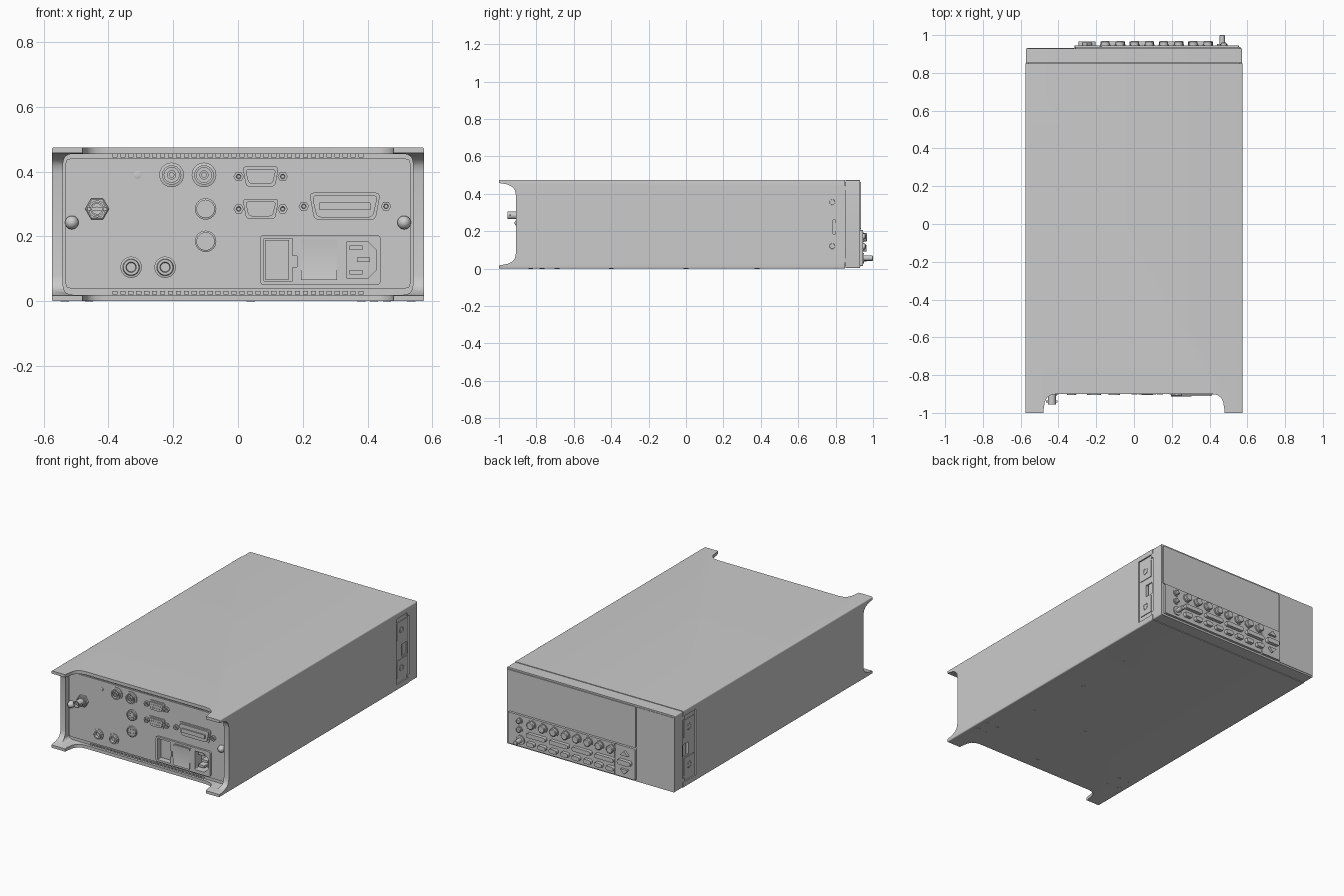
import bpy, bmesh
from math import cos, sin, pi
from mathutils import Vector

BACK, FRONT, DOWN = Vector((0, -1, 0)), Vector((0, 1, 0)), Vector((0, 0, -1))
PANEL = -0.888   # y of the connector panel surface


def finish(name, bm):
    bmesh.ops.recalc_face_normals(bm, faces=bm.faces)
    me = bpy.data.meshes.new(name)
    bm.to_mesh(me)
    bm.free()
    ob = bpy.data.objects.new(name, me)
    bpy.context.collection.objects.link(ob)
    return ob


def rounded(pts, r, n=4):
    """Round the corners of a convex polygon."""
    out = []
    for i, p in enumerate(pts):
        p, a, b = Vector(p), Vector(pts[i - 1]), Vector(pts[(i + 1) % len(pts)])
        s, e = p + (a - p).normalized() * r, p + (b - p).normalized() * r
        for k in range(n + 1):
            t = k / n
            out.append(s * (1 - t) ** 2 + p * 2 * t * (1 - t) + e * t * t)
    return out


def rect(u0, u1, v0, v1, r=0):
    pts = [(u0, v0), (u1, v0), (u1, v1), (u0, v1)]
    return rounded(pts, r) if r else pts


def prism(name, pts, axis, a, b):
    """Extrude a 2D outline along an axis from a to b."""
    place = {'X': lambda u, v, w: (w, u, v), 'Y': lambda u, v, w: (u, w, v),
             'Z': lambda u, v, w: (u, v, w)}[axis]
    bm = bmesh.new()
    lo = [bm.verts.new(place(p[0], p[1], a)) for p in pts]
    hi = [bm.verts.new(place(p[0], p[1], b)) for p in pts]
    bm.faces.new(lo)
    bm.faces.new(hi)
    for i in range(len(pts)):
        bm.faces.new((lo[i - 1], lo[i], hi[i], hi[i - 1]))
    return finish(name, bm)


def lathe(name, pos, direction, profile, n=24):
    """Turn (radius, height) points around an axis starting at pos."""
    q = Vector((0, 0, 1)).rotation_difference(direction)
    bm = bmesh.new()
    rings = [[bm.verts.new(Vector(pos) + q @ Vector((r * cos(2 * pi * k / n), r * sin(2 * pi * k / n), h)))
              for k in range(n)] for r, h in profile]
    for p, c in zip(rings, rings[1:]):
        for k in range(n):
            bm.faces.new((p[k - 1], p[k], c[k], c[k - 1]))
    bm.faces.new(rings[0])
    bm.faces.new(rings[-1])
    return finish(name, bm)


def cut(ob, *cutters):
    for c in cutters:
        m = ob.modifiers.new("cut", 'BOOLEAN')
        m.operation, m.solver, m.object = 'DIFFERENCE', 'EXACT', c
        bpy.context.view_layer.objects.active = ob
        bpy.ops.object.modifier_apply(modifier=m.name)
        bpy.data.objects.remove(c)


# Outer sleeve with four corner ears at the connector end
sleeve = prism("sleeve", rect(-0.575, 0.575, 0, 0.475, 0.008), 'Y', -1, 0.85)
half = [(-0.48, -1.1), (-0.48, -0.99), (-0.472, -0.94), (-0.46, -0.918), (-0.44, -0.905), (-0.41, -0.9)]
side = [(-1.1, 0.458), (-1.0, 0.458), (-0.955, 0.45), (-0.928, 0.437), (-0.915, 0.42), (-0.91, 0.395)]
cut(sleeve,
    prism("c", rect(-0.54, 0.54, 0.02, 0.455, 0.03), 'Y', -1.1, 0.9),
    prism("c", half + [(-x, y) for x, y in reversed(half)], 'Z', -0.1, 0.6),
    prism("c", side + [(y, 0.475 - z) for y, z in reversed(side)], 'X', -0.7, 0.7))
for s in (-1, 1):
    cut(sleeve,
        prism("c", rect(0.725, 0.9, 0.035, 0.44), 'X', s * 0.567, s * 0.7),
        prism("c", rect(0.785, 0.84, 0.185, 0.26), 'X', s * 0.545, s * 0.7))
    # Side pocket: pads, screws and latch
    for z in (0.12, 0.355):
        prism("side_pad", rect(0.735, 0.835, z - 0.055, z + 0.055, 0.006), 'X', s * 0.56, s * 0.571)
        lathe("side_screw", (s * 0.571, 0.782, z), Vector((s, 0, 0)),
              [(0.021, -0.005), (0.021, 0.002), (0.015, 0.002), (0.012, -0.003)])
    prism("side_latch", rect(0.79, 0.82, 0.2, 0.245), 'X', s * 0.54, s * 0.553)

# Bezel at the keypad end, with tabs reaching into the side pockets
prism("bezel", rect(-0.573, 0.573, 0.002, 0.473, 0.008), 'Y', 0.853, 0.93)
prism("bezel_core", rect(-0.56, 0.56, 0.015, 0.46), 'Y', 0.8, 0.86)
for s in (-1, 1):
    for z in (0.045, 0.43):
        prism("bezel_tab", rect(0.835, 0.86, z - 0.012, z + 0.012), 'X', s * 0.55, s * 0.573)

# Display window, blank plate and keypad plate
prism("display_window", rect(-0.312, 0.563, 0.212, 0.463, 0.006), 'Y', 0.92, 0.936)
prism("blank_plate", rect(-0.563, -0.318, 0.012, 0.463, 0.004), 'Y', 0.92, 0.933)
prism("keypad_plate", rect(-0.172, 0.555, 0.014, 0.206, 0.006), 'Y', 0.92, 0.945)
prism("arrow_plate", rect(-0.314, -0.178, 0.014, 0.206, 0.006), 'Y', 0.92, 0.945)

# Keys: round row, long bars, bar pairs
for i in range(4):
    x = -0.113 + 0.155 * i
    prism("long_key", rect(x - 0.064, x + 0.064, 0.092, 0.118, 0.012), 'Y', 0.94, 0.966)
    for d in (-0.039, 0.039):
        lathe("round_key", (x + d, 0.94, 0.168), FRONT,
              [(0.028, 0), (0.028, 0.01), (0.023, 0.01), (0.023, 0.024), (0.019, 0.028)])
        prism("short_key", rect(x + d - 0.026, x + d + 0.026, 0.038, 0.064, 0.012), 'Y', 0.94, 0.966)
# Arrow column
prism("oval_key", rect(-0.293, -0.203, 0.095, 0.125, 0.014), 'Y', 0.94, 0.966)
for z, d in ((0.152, 0.03), (0.068, -0.03)):
    prism("arrow_key", rounded([(-0.275, z), (-0.22, z), (-0.2475, z + d)], 0.004), 'Y', 0.94, 0.96)
# Indicator buttons and push knob
for z in (0.172, 0.118):
    lathe("small_button", (0.475, 0.94, z), FRONT,
          [(0.02, 0), (0.02, 0.01), (0.015, 0.01), (0.015, 0.018), (0.01, 0.022)])
lathe("knob", (0.467, 0.94, 0.056), FRONT,
      [(0.028, 0), (0.028, 0.012), (0.014, 0.012), (0.014, 0.057), (0.011, 0.06)])

# Connector panel: backing and raised plate with inlet recesses
inlet = rounded([(0.335, 0.07), (0.4, 0.07), (0.428, 0.098), (0.428, 0.157), (0.4, 0.185), (0.335, 0.185)], 0.005)
prism("panel_backing", rect(-0.545, 0.545, 0.015, 0.46), 'Y', -0.82, -0.8)
panel = prism("rear_panel", rect(-0.541, 0.541, 0.019, 0.456, 0.03), 'Y', -0.81, -0.88)
plate = prism("rear_plate", rect(-0.532, 0.532, 0.04, 0.44, 0.014), 'Y', -0.879, PANEL)
flange = prism("inlet_flange", rect(0.068, 0.44, 0.05, 0.205, 0.014), 'Y', -0.88, -0.9)
for ob in (panel, plate, flange):
    cut(ob, prism("c", inlet, 'Y', -0.835, -1),
        prism("c", rect(0.08, 0.168, 0.063, 0.193), 'Y', -0.845, -1),
        prism("c", rect(0.16, 0.182, 0.105, 0.14), 'Y', -0.845, -1))
prism("fuse_drawer", rect(0.084, 0.158, 0.067, 0.189), 'Y', -0.84, -0.872)
prism("switch_frame", rect(0.19, 0.31, 0.062, 0.194, 0.004), 'Y', -0.89, -0.903)
prism("rocker_switch", [(-0.89, 0.066), (-0.912, 0.066), (-0.903, 0.128), (-0.907, 0.19), (-0.89, 0.19)],
      'X', 0.195, 0.305)
for x, z in ((0.365, 0.09), (0.365, 0.165), (0.388, 0.1275)):
    prism("inlet_pin", rect(x - 0.02, x + 0.02, z - 0.007, z + 0.007), 'Y', -0.83, -0.88)

# Contact fingers along the panel's top and bottom edges
for i in range(32):
    x = -0.38 + 0.76 * i / 31
    for z in (0.026, 0.449):
        prism("contact_finger", rect(x - 0.008, x + 0.008, z - 0.005, z + 0.005), 'Y', -0.87, -0.888)

# Round sockets
for x, z in ((-0.205, 0.39), (-0.105, 0.39)):
    lathe("coax_socket", (x, PANEL, z), BACK,
          [(0.038, -0.01), (0.038, 0.006), (0.03, 0.008), (0.03, 0.018), (0.023, 0.018),
           (0.023, 0.004), (0.014, 0.004), (0.014, 0.018), (0.007, 0.018), (0.007, 0.006)])
for x in (-0.33, -0.225):
    lathe("jack_socket", (x, PANEL, 0.105), BACK,
          [(0.033, -0.01), (0.033, 0.006), (0.026, 0.008), (0.024, 0.016), (0.016, 0.016), (0.014, 0.001)])
for z, count in ((0.285, 7), (0.185, 4)):
    lathe("din_socket", (-0.1, PANEL, z), BACK,
          [(0.033, -0.01), (0.033, 0.01), (0.027, 0.012), (0.027, 0.004)])
    for k in range(count):
        a = 2 * pi * k / count + pi / 4
        lathe("din_contact", (-0.1 + 0.016 * cos(a), PANEL, z + 0.016 * sin(a)), BACK,
              [(0.0045, 0), (0.0045, 0.008)], 8)
lathe("ground_point", (-0.31, PANEL, 0.39), BACK, [(0.012, -0.005), (0.012, 0.002), (0.009, 0.003)])

# Bayonet connector on a hex nut
lathe("bayonet_nut", (-0.435, PANEL, 0.285), BACK, [(0.037, -0.01), (0.037, 0.012), (0.033, 0.015)], 6)
lathe("bayonet_barrel", (-0.435, PANEL, 0.285), BACK,
      [(0.026, 0.01), (0.026, 0.022), (0.021, 0.022), (0.021, 0.067), (0.016, 0.067),
       (0.016, 0.03), (0.007, 0.03), (0.007, 0.06)])
prism("bayonet_lugs", rect(-0.465, -0.405, 0.28, 0.29), 'Y', -0.935, -0.945)


def d_connector(name, x, z, w, h, screw):
    """Trapezoid shell with a raised core and hex standoffs."""
    for k, (g, y) in enumerate(((0, 0.006), (0.008, 0.014))):
        a, b = w / 2 - g, h / 2 - g
        prism(name + ("_flange", "_shell")[k],
              rounded([(x - a + h * 0.18, z - b), (x + a - h * 0.18, z - b), (x + a, z + b), (x - a, z + b)], h * 0.2),
              'Y', -0.88, PANEL - y)
    for s in (-1, 1):
        lathe(name + "_standoff", (x + s * screw, PANEL, z), BACK,
              [(0.016, -0.005), (0.016, 0.014), (0.008, 0.014), (0.006, 0.006)], 6)


for z in (0.385, 0.285):
    d_connector("serial_port", 0.07, z, 0.112, 0.062, 0.068)
    for row, n in ((-0.009, 4), (0.009, 5)):
        for i in range(n):
            lathe("serial_pin", (0.07 + (i - (n - 1) / 2) * 0.014, PANEL, z + row), BACK,
                  [(0.0035, 0.01), (0.0035, 0.018)], 8)
d_connector("wide_port", 0.33, 0.293, 0.22, 0.085, 0.127)
prism("wide_port_core", rect(0.25, 0.41, 0.281, 0.305, 0.005), 'Y', -0.9, -0.91)

# Domed thumbscrews on both panel edges
for s in (-1, 1):
    lathe("thumbscrew", (s * 0.513, PANEL, 0.243), BACK,
          [(0.021, -0.005), (0.021, 0.008), (0.018, 0.018), (0.011, 0.025), (0.004, 0.028)])

# Screws in the underside
under = [(0.38, 0.38), (0.38, 0), (0.42, -0.4), (0.04, -0.4), (0.04, -0.83)]
under += [(s * x, y) for s in (-1, 1) for x, y in ((0.535, -0.69), (0.535, -0.77), (0.46, -0.69), (0.46, -0.77))]
for x, y in under:
    lathe("underside_screw", (x, y, 0.002), DOWN, [(0.013, 0), (0.013, 0.003), (0.008, 0.003), (0.006, 0.0025)], 12)

bpy.ops.object.select_all(action='SELECT')
bpy.ops.object.shade_smooth_by_angle(angle=0.6)
